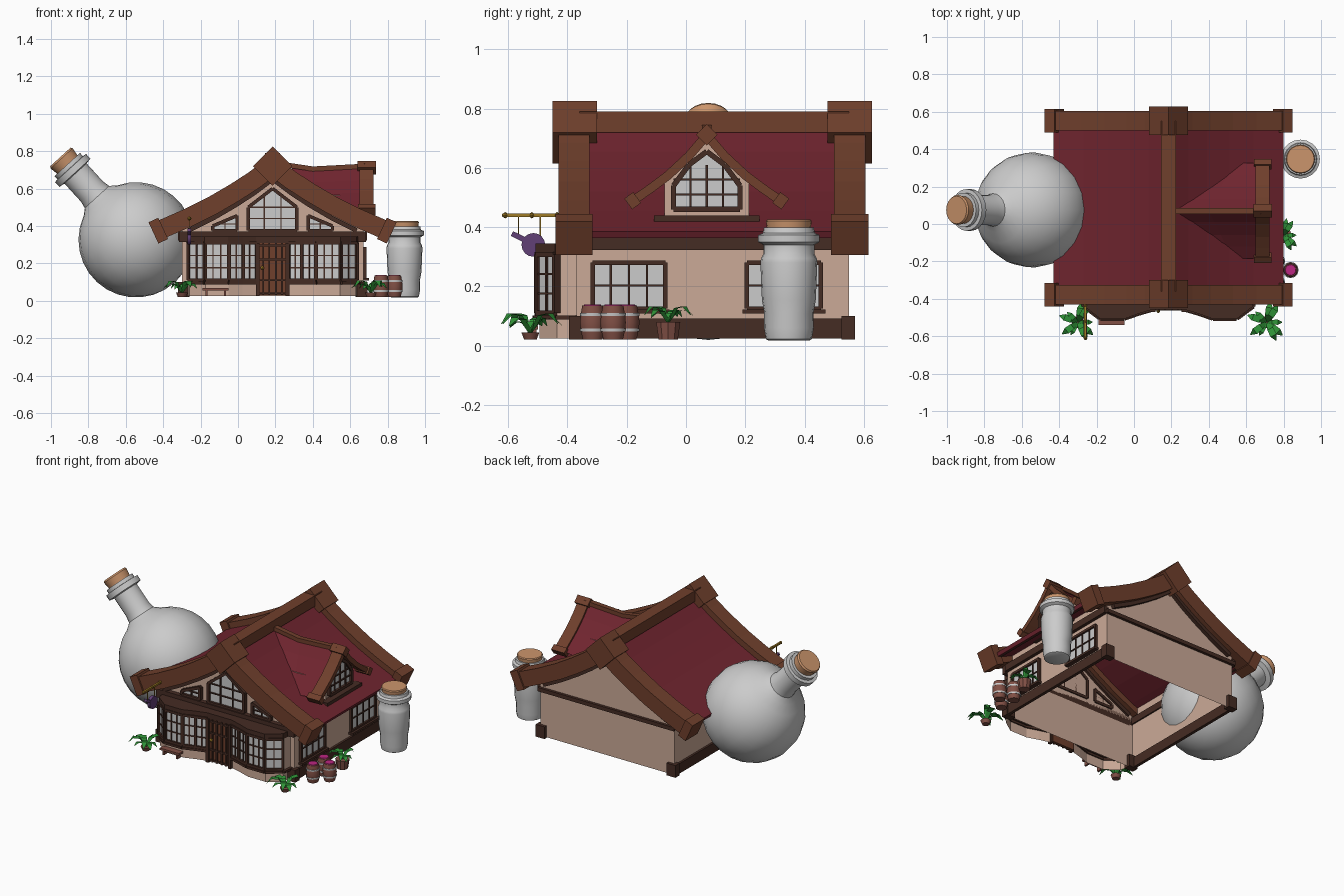
import bpy, math
from math import sin, cos, radians, pi
from mathutils import Vector as V

if "Cube" in bpy.data.objects:
    bpy.data.objects.remove(bpy.data.objects["Cube"])

CX, DY = 0.185, 0.07   # house centre line, dormer centre line


def material(name, c):
    m = bpy.data.materials.new(name)
    m.diffuse_color = (*c, 1)
    m.use_nodes = True
    m.node_tree.nodes["Principled BSDF"].inputs["Base Color"].default_value = m.diffuse_color
    return m


RED = material("roof_red", (.16, .018, .028))
WOOD = material("wood", (.16, .05, .025))
DARK = material("dark_wood", (.06, .025, .017))
WALL = material("plaster", (.6, .4, .31))
CORK = material("cork", (.6, .3, .15))
BARREL = material("barrel_wood", (.22, .08, .06))
GREEN = material("leaf", (.03, .3, .04))
PINK = material("flower", (.5, .02, .22))
PURPLE = material("purple", (.12, .05, .18))
GOLD = material("brass", (.35, .2, .02))


def mesh(name, verts, faces, mat=None):
    me = bpy.data.meshes.new(name)
    me.from_pydata([tuple(v) for v in verts], [], faces)
    ob = bpy.data.objects.new(name, me)
    bpy.context.collection.objects.link(ob)
    if mat:
        me.materials.append(mat)
    return ob


def prism(name, pts, vec, mat):
    n, vec = len(pts), V(vec)
    vs = [V(p) for p in pts] + [V(p) + vec for p in pts]
    fs = [tuple(range(n))[::-1], tuple(range(n, 2 * n))]
    return mesh(name, vs, fs + [(i, (i + 1) % n, (i + 1) % n + n, i + n) for i in range(n)], mat)


def bars(name, segs, w, d, out, mat):
    """Square bars along segments; w across, d along direction out."""
    vs, fs = [], []
    for a, b in segs:
        a, b = V(a), V(b)
        s = (b - a).cross(V(out)).normalized()
        o = s.cross(b - a).normalized() * d / 2
        s = s * w / 2
        k = len(vs)
        vs += [p + q for p in (a, b) for q in (-s - o, s - o, s + o, -s + o)]
        fs += [tuple(k + i for i in f) for f in ((3, 2, 1, 0), (4, 5, 6, 7), (0, 1, 5, 4),
               (1, 2, 6, 5), (2, 3, 7, 6), (3, 0, 4, 7))]
    return mesh(name, vs, fs, mat)


def box(name, lo, hi, mat):
    (a, b, c), (x, y, z) = lo, hi
    return prism(name, [(a, b, c), (x, b, c), (x, y, c), (a, y, c)], (0, 0, z - c), mat)


def ribbon(name, path, half, fn, v0, v1, mat):
    """Band of thickness 2*half following a path, spanning v0..v1."""
    P, vs, n = [V(p) for p in path], [], len(path)
    for i, p in enumerate(P):
        t0 = (P[i] - P[i - 1] if i else P[1] - P[0]).normalized()
        t1 = (P[i + 1] - P[i] if i < n - 1 else P[i] - P[i - 1]).normalized()
        t = (t0 + t1).normalized()
        nn = V((-t.y, t.x)) * half / t.dot(t0)
        for q, v in ((p + nn, v0), (p + nn, v1), (p - nn, v1), (p - nn, v0)):
            vs.append(fn(q.x, q.y, v))
    fs = [(0, 1, 2, 3), tuple(4 * n - 1 - i for i in range(4))]
    for i in range(n - 1):
        fs += [(4 * i + j, 4 * i + 4 + j, 4 * i + 4 + (j + 1) % 4, 4 * i + (j + 1) % 4) for j in range(4)]
    return mesh(name, vs, fs, mat)


def lathe(name, prof, loc, mat=None, axis=(0, 0, 1), n=20):
    q = V((0, 0, 1)).rotation_difference(V(axis))
    vs = [V(loc) + q @ V((r * cos(2 * pi * j / n), r * sin(2 * pi * j / n), z)) for r, z in prof for j in range(n)]
    fs = [(i * n + j, i * n + (j + 1) % n, i * n + n + (j + 1) % n, i * n + n + j)
          for i in range(len(prof) - 1) for j in range(n)]
    k = len(vs) - n
    ob = mesh(name, vs, fs + [tuple(range(n))[::-1], tuple(range(k, k + n))], mat)
    bpy.ops.object.select_all(action='DESELECT')
    ob.select_set(True)
    bpy.context.view_layer.objects.active = ob
    bpy.ops.object.shade_smooth_by_angle(angle=radians(35))
    return ob


def window(name, p, q, z0, z1, nx, nz, out):
    """Grid window between plan points p and q."""
    p, q, o = V((*p, 0)), V((*q, 0)), V(out)
    at = lambda s, z: p.lerp(q, s) + V((0, 0, z))
    mesh(name + "_glass", [at(0, z0) + o * .004, at(1, z0) + o * .004, at(1, z1) + o * .004, at(0, z1) + o * .004], [(0, 1, 2, 3)])
    inner = [(at(i / nx, z0), at(i / nx, z1)) for i in range(1, nx)]
    inner += [(at(0, z0 + (z1 - z0) * i / nz), at(1, z0 + (z1 - z0) * i / nz)) for i in range(1, nz)]
    if inner:
        bars(name + "_muntins", inner, .007, .02, out, DARK)
    c = [at(0, z0), at(1, z0), at(1, z1), at(0, z1)]
    bars(name + "_frame", [(c[i], c[(i + 1) % 4]) for i in range(4)], .016, .032, out, DARK)


# ---- main roof
HALF = [(0, .72), (.1, .645), (.2, .58), (.32, .51), (.45, .445), (.61, .375)]
FULL = [(-u, z) for u, z in HALF[:0:-1]] + HALF
main = lambda u, z, v: (CX + u, v, z)


def roof_dx(z):
    for (a, za), (b, zb) in zip(HALF, HALF[1:]):
        if za >= z >= zb:
            return a + (b - a) * (za - z) / (za - zb)
    return 0


ribbon("roof", FULL, .012, main, -.34, .52, RED)
box("ridge_beam", (CX - .04, -.36, .72), (CX + .04, .55, .79), WOOD)
for tag, y0, y1, c0, c1 in (("front", -.43, -.325, -.45, -.3), ("back", .5, .605, .477, .628)):
    ribbon(tag + "_barge_board", FULL, .05, main, y0, y1, WOOD)
    ribbon(tag + "_barge_trim", [(u, z - .07) for u, z in FULL[1:-1]], .012, main, y0 + .03, y1 - .03, DARK)
    r = .105
    prism(tag + "_ridge_cap", [(CX, c0, .72 - r), (CX + r, c0, .72), (CX, c0, .72 + r), (CX - r, c0, .72)], (0, c1 - c0, 0), WOOD)
    for s in (-1, 1):
        bars(tag + "_eave_cap", [((CX + s * .585, (y0 + y1) / 2, .387), (CX + s * .637, (y0 + y1) / 2, .363))], .125, .125, (0, 1, 0), WOOD)
for s in (-1, 1):
    bars("eave_trim", [((CX + s * .59, -.33, .376), (CX + s * .59, .5, .376))], .02, .014, (0, 0, 1), DARK)

# ---- walls, open underneath
X0, X1, Y0, Y1 = CX - .485, CX + .485, -.37, .55
for name, y in (("front_wall", Y0), ("back_wall", Y1)):
    pts = [(X0, y, .025), (X1, y, .025)] + [(CX + u, y, z) for u, z in [(.485, .43)] + FULL[-2:0:-1] + [(-.485, .43)]]
    mesh(name, pts, [tuple(range(len(pts)))], WALL)
for name, x, s in (("left_wall", X0, -1), ("right_wall", X1, 1)):
    mesh(name, [(x, Y0, .025), (x, Y1, .025), (x, Y1, .42), (x, Y0, .42)], [(0, 1, 2, 3)], WALL)
    bars(name + "_sill", [((x + s * .004, Y0, .058), (x + s * .004, Y1, .058))], .02, .066, (0, 0, 1), DARK)
    bars(name + "_top_beam", [((x + s * .006, Y0, .345), (x + s * .006, Y1, .345))], .03, .045, (0, 0, 1), DARK)
    for y in (Y0, Y1):
        box("corner_block", (x - .022 - .02 * (s > 0), y - .025, .02), (x + .022 + .02 * (s < 0), y + .02, .1), DARK)
box("back_beam", (X0 - .01, Y1, .32), (X1 + .01, Y1 + .018, .345), DARK)
box("gable_beam", (X0 - .015, Y0 - .03, .315), (X1 + .015, Y0, .37), DARK)
for y0, y1 in ((-.315, -.07), (.205, .455)):
    window("side_window", (X1, y0), (X1, y1), .125, .28, 4, 2, (1, 0, 0))
    box("side_window_sill", (X1, y0 - .015, .108), (X1 + .03, y1 + .015, .122), DARK)

# ---- curved shop-front bays
BAY = [(.088, -.45), (.16, -.47), (.235, -.495), (.36, -.495), (.445, -.435), (.455, Y0)]
LOOP = [(CX - u, y) for u, y in BAY[::-1]] + [(CX + u, y) for u, y in BAY]
n = len(LOOP)
low = [(x, y, .025) for x, y in LOOP] + [(x, y, .1) for x, y in LOOP]
mesh("bay_base", low, [(i, i + 1, n + i + 1, n + i) for i in range(n - 1) if i != n // 2 - 1], WALL)
for name, z, h, g in (("bay_lintel", .308, .036, 1.1), ("bay_lower_cap", .095, .014, 1.06)):
    pts = [(CX + (x - CX) * 1.01, Y0 + (y - Y0) * g, z) for x, y in LOOP]
    if z > .2:
        prism(name, pts, (0, 0, h), DARK)
    else:
        bars(name, [((*pts[i][:2], z), (*pts[i + 1][:2], z)) for i in range(n - 1) if i != n // 2 - 1], .03, h, (0, 0, 1), DARK)
for i in range(n - 1):
    p, q = LOOP[i], LOOP[i + 1]
    d = V((q[1] - p[1], p[0] - q[0], 0)).normalized()
    if i in (0, n - 2):
        mesh("bay_end", [(*p, .1), (*q, .1), (*q, .31), (*p, .31)], [(0, 1, 2, 3)], WALL)
    elif i != n // 2 - 1:
        window("bay_window", p, q, .11, .308, max(2, round(math.dist(p, q) / .045)), 3, d)

# ---- door
box("door", (CX - .08, -.452, .03), (CX + .08, -.435, .31), WOOD)
bars("door_frame", [((CX + s * .08, -.455, .025), (CX + s * .08, -.455, .31)) for s in (-1, 1)], .02, .03, (0, 1, 0), DARK)
bars("door_panels", [((CX + u, -.455, .03), (CX + u, -.455, .31)) for u in (-.05, -.018, .018, .05)]
     + [((CX - .08, -.455, z), (CX + .08, -.455, z)) for z in (.04, .11, .22, .295)], .01, .014, (0, 1, 0), DARK)
lathe("door_knob", [(.003, 0), (.01, .006), (.01, .014), (.003, .02)], (.13, -.455, .176), GOLD, (0, -1, 0), 8)


def gable_window(name, pts, extra, fn, out):
    """Polygon glass with an outline frame and glazing bars, in (u, z)."""
    P = [V(fn(*p)) for p in pts]
    mesh(name + "_glass", P, [tuple(range(len(P)))])
    bars(name + "_frame", list(zip(P, P[1:] + P[:1])), .018, .03, out, DARK)
    bars(name + "_muntins", [(fn(*a), fn(*b)) for a, b in extra], .007, .016, out, DARK)


front = lambda u, z: (CX + u, Y0 - .008, z)
gable_window("gable_window", [(-.13, .375), (.13, .375), (.13, .5), (0, .6), (-.13, .5)],
             [((u, .375), (u, .56)) for u in (-.045, .045)] + [((-.13, z), (.13, z)) for z in (.44, .5)], front, (0, 1, 0))
for s in (-1, 1):
    gable_window("gable_side_window", [(s * .19, .375), (s * .32, .375), (s * .32, .4), (s * .19, .455)],
                 [((s * .255, .375), (s * .255, .425)), ((s * .19, .41), (s * .31, .41))], front, (0, 1, 0))

# ---- dormer
DP = [(0, .71), (.06, .64), (.13, .575), (.19, .53), (.255, .485)]
DF = [(-u, z) for u, z in DP[:0:-1]] + DP
m = len(DF)
mesh("dormer_roof", [(CX + roof_dx(z), DY + u, z) for u, z in DF] + [(.4 + .5 * abs(u), DY + u, z - .005) for u, z in DF]
     + [(.67, DY + u, z + .006) for u, z in DF],
     [(k * m + i, k * m + i + 1, k * m + m + i + 1, k * m + m + i) for k in (0, 1) for i in range(m - 1)], RED)
across = lambda u, z, v: (v, DY + u, z)
ribbon("dormer_barge", DF, .015, across, .65, .725, WOOD)
ribbon("dormer_ridge", [(.2, .735), (.4, .705), (.68, .72)], .013, lambda u, z, v: (u, v, z), DY - .016, DY + .016, WOOD)
prism("dormer_ridge_cap", [(.64, DY + .036 * a, .712 + .036 * b) for a, b in ((0, 1), (1, 0), (0, -1), (-1, 0))], (.097, 0, 0), WOOD)
for s in (-1, 1):
    bars("dormer_eave_cap", [((.688, DY + s * .235, .5), (.688, DY + s * .265, .478))], .045, .095, (1, 0, 0), WOOD)
    y = DY + s * .143
    mesh("dormer_cheek", [(.68, y, .42), (.68, y, .565), (CX + roof_dx(.565), y, .565), (CX + roof_dx(.42), y, .42)], [(0, 1, 2, 3)], WALL)
mesh("dormer_wall", [(.68, DY + u, z) for u, z in ((-.143, .42), (.143, .42), (.143, .56), (0, .7), (-.143, .56))], [(0, 1, 2, 3, 4)], WALL)
gable_window("dormer_window", [(-.112, .46), (.112, .46), (.112, .54), (.06, .61), (0, .655), (-.06, .61), (-.112, .54)],
             [((u, .46), (u, .61)) for u in (-.055, 0, .055)] + [((-.112, z), (.112, z)) for z in (.51, .56)],
             lambda u, z: (.688, DY + u, z), (1, 0, 0))
box("dormer_sill", (.6, DY - .178, .405), (.725, DY + .178, .44), DARK)

# ---- giant round flask leaning on the left side
FC, FA = (-.545, DY + .005, .326), (-.674, 0, .738)
ball = [(.308 * cos(radians(a)), .308 * sin(radians(a))) for a in range(-89, 74, 12)]
lathe("round_flask", ball + [(.088, .31), (.08, .35), (.08, .48), (.112, .485), (.112, .52), (.092, .522), (.092, .545)], FC, None, FA)
lathe("flask_cork", [(.07, .5), (.074, .55), (.08, .59), (.074, .6)], FC, CORK, FA)

# ---- tall jar at the right
JAR = (.89, .347, 0)
lathe("jar", [(.07, .018), (.077, .022), (.084, .06), (.083, .11), (.091, .155), (.096, .28), (.094, .295), (.086, .31),
              (.086, .34), (.104, .35), (.104, .373), (.088, .38), (.084, .398)], JAR)
lathe("jar_cork", [(.072, .38), (.077, .42), (.073, .426)], JAR, CORK)

# ---- barrels and plants
for x, y in ((.837, -.246), (.765, -.315), (.765, -.2)):
    lathe("barrel", [(.033, .02), (.041, .055), (.043, .078), (.041, .1), (.035, .135)], (x, y, 0), BARREL, n=12)
    for z in (.048, .1):
        lathe("barrel_hoop", [(.0425, z), (.0435, z + .01)], (x, y, 0), n=12)
    lathe("barrel_flowers", [(.03, .134), (.028, .139)], (x, y, 0), PINK, n=12)


def plant(name, x, y, z, r):
    vs, fs = [], []
    for i in range(9):
        a = 2 * pi * i / 9 + .3 * (i % 2)
        s = r * (1 if i % 3 else .75)
        d, t = V((cos(a), sin(a), 0)), V((-sin(a), cos(a), 0))
        k = len(vs)
        for u, h, w in ((.04, 0, .06), (.35, .4, .15), (.72, .45, .17), (1, .2, .02)):
            c = V((x, y, z)) + d * u * s + V((0, 0, h * s * (1 + .3 * (i % 2))))
            vs += [c - t * w * s, c + t * w * s]
        fs += [(k + j, k + j + 1, k + j + 3, k + j + 2) for j in (0, 2, 4)]
    mesh(name, vs, fs, GREEN)
    lathe(name + "_pot", [(.022, .02), (.032, z)] if r > .095 else [(.034, .02), (.043, z)], (x, y, 0), BARREL, n=10)


plant("left_plant", -.3, -.525, .045, .105)
plant("right_plant", .71, -.525, .045, .11)
plant("side_plant", .8, -.06, .08, .09)

# ---- bench
box("bench_seat", (-.19, -.54, .055), (-.05, -.5, .068), BARREL)
for x in (-.175, -.075):
    box("bench_leg", (x, -.535, .025), (x + .012, -.505, .055), BARREL)

# ---- hanging flask sign
SX = -.26
bars("sign_rod", [((SX, -.61, .44), (SX, -.42, .44))], .012, .012, (1, 0, 0), GOLD)
for y in (-.61, -.52, -.435):
    lathe("rod_knob", [(.004, -.01), (.011, 0), (.004, .01)], (SX, y, .44), GOLD, (0, 1, 0), 8)
bars("sign_cords", [((SX, -.565, .44), (SX, -.565, .365)), ((SX, -.492, .44), (SX, -.492, .36))], .004, .004, (1, 0, 0), GOLD)
lathe("sign_flask", [(.04, -.01), (.04, .01)], (SX, -.515, .34), PURPLE, (1, 0, 0), 16)
bars("sign_neck", [((SX, -.54, .355), (SX, -.587, .378))], .018, .018, (1, 0, 0), PURPLE)
